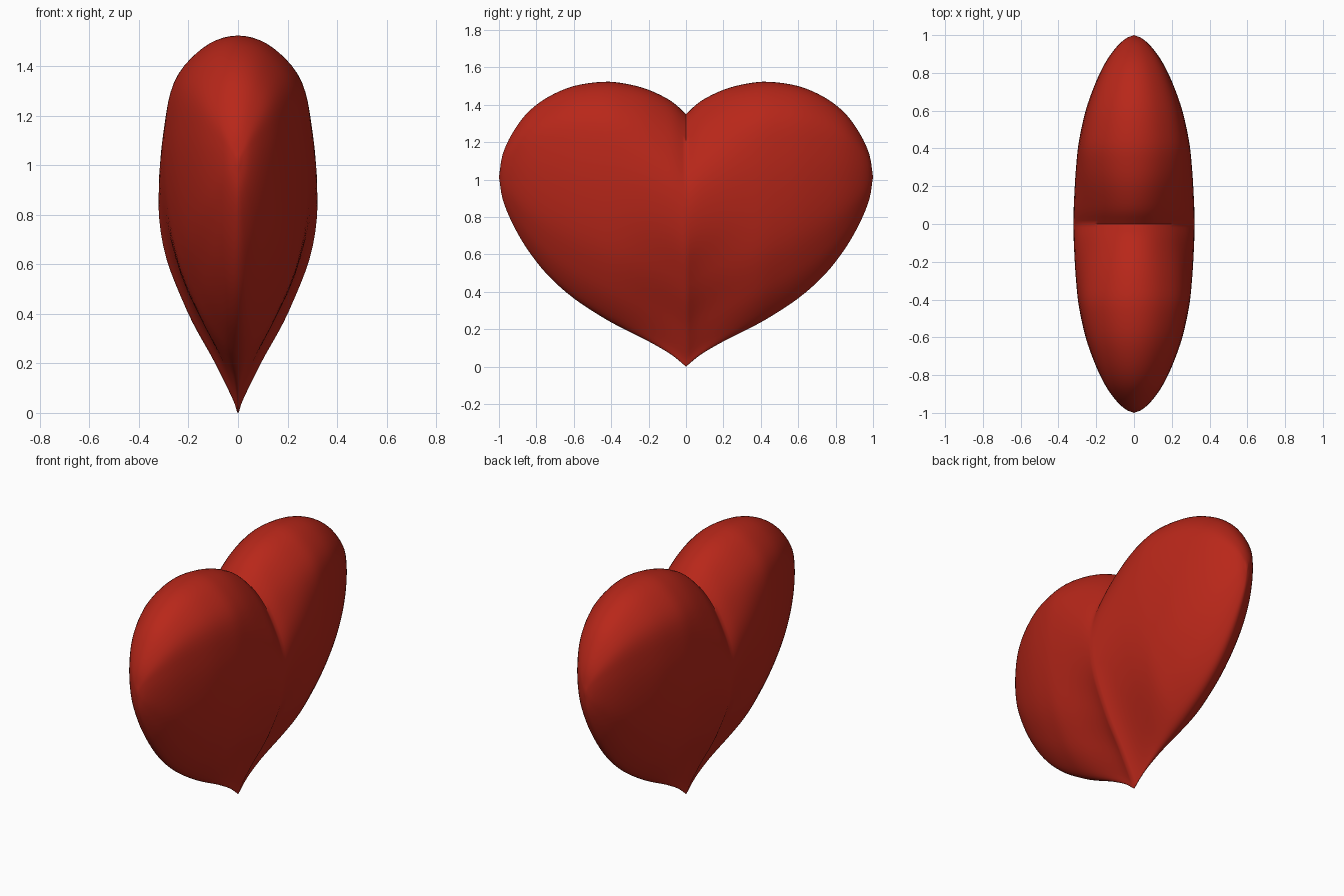
import bpy, bmesh, math

if "Cube" in bpy.data.objects:
    bpy.data.objects.remove(bpy.data.objects["Cube"])

# Columns across one lobe: y, bottom z, top z, half thickness
COLS = [(0, 0, 1.35, .325), (.08, .065, 1.42, .323), (.2, .135, 1.48, .315),
        (.32, .195, 1.512, .304), (.44, .26, 1.523, .289), (.6, .365, 1.50, .254),
        (.74, .49, 1.44, .205), (.85, .63, 1.355, .153), (.93, .77, 1.245, .098),
        (.98, .895, 1.135, .046), (1, 1.015, 1.015, 0)]
# Thickness from bottom edge to top edge, at the middle and in the lobes
MIDDLE = [0, .06, .28, .64, .93, .97, .72, .37, 0]
LOBE = [0, .25, .56, .84, .98, 1, .88, .48, 0]


def spline(keys, t):
    """Catmull-Rom through keys, t in 0..1"""
    n = len(keys) - 1
    i = min(int(t * n), n - 1)
    f = t * n - i
    b, c = keys[i], keys[i + 1]
    a = keys[i - 1] if i > 0 else 2 * b - c
    d = keys[i + 2] if i < n - 1 else 2 * c - b
    return b + .5 * f * (c - a + f * (2 * a - 5 * b + 4 * c - d + f * (3 * (b - c) + d - a)))


# Quarter of the heart, as a grid of columns
NU, NV = 40, 40
bm = bmesh.new()
grid = []
for i in range(NU + 1):
    y, lo, hi, w = (spline([c[k] for c in COLS], i / NU) for k in range(4))
    k = min(y / .45, 1)
    k = k * k * (3 - 2 * k)
    row = []
    for j in range(NV + 1):
        v = j / NV
        s = (1 - math.cos(math.pi * v)) / 2
        x = w * (spline(MIDDLE, v) * (1 - k) + spline(LOBE, v) * k)
        row.append(bm.verts.new((max(x, 0), y, lo + (hi - lo) * s)))
    grid.append(row)
for i in range(NU):
    for j in range(NV):
        bm.faces.new((grid[i][j], grid[i + 1][j], grid[i + 1][j + 1], grid[i][j + 1]))

# Mirror to the other sides and weld
for axis in (0, 1):
    geom = bmesh.ops.duplicate(bm, geom=bm.verts[:] + bm.edges[:] + bm.faces[:])["geom"]
    new = [g for g in geom if isinstance(g, bmesh.types.BMVert)]
    for p in new:
        p.co[axis] *= -1
    bmesh.ops.reverse_faces(bm, faces=[g for g in geom if isinstance(g, bmesh.types.BMFace)])
bmesh.ops.remove_doubles(bm, verts=bm.verts[:], dist=.0005)
bmesh.ops.recalc_face_normals(bm, faces=bm.faces[:])
mesh = bpy.data.meshes.new("heart")
bm.to_mesh(mesh)
bm.free()

heart = bpy.data.objects.new("heart", mesh)
bpy.context.collection.objects.link(heart)
mat = bpy.data.materials.new("red")
mat.diffuse_color = (.48, .02, .01, 1)
mat.use_nodes = True
mat.node_tree.nodes["Principled BSDF"].inputs["Base Color"].default_value = mat.diffuse_color
mesh.materials.append(mat)
bpy.context.view_layer.objects.active = heart
heart.select_set(True)
bpy.ops.object.shade_smooth_by_angle(angle=math.radians(50))
